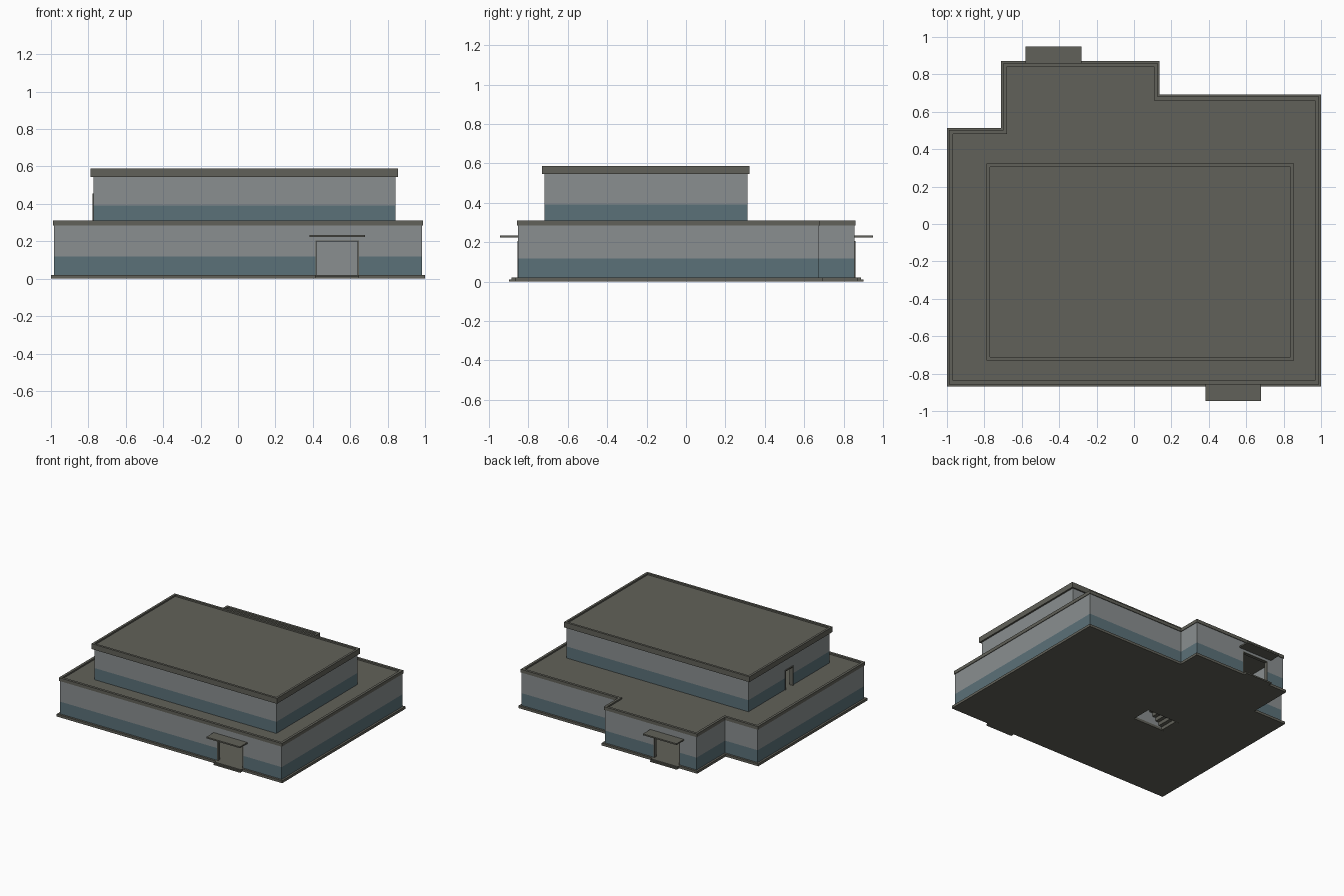
import bpy, bmesh
from mathutils import Vector

if "Cube" in bpy.data.objects:
    bpy.data.objects.remove(bpy.data.objects["Cube"])


def material(name, rgb):
    m = bpy.data.materials.new(name)
    m.diffuse_color = (*rgb, 1)
    m.use_nodes = True
    m.node_tree.nodes["Principled BSDF"].inputs["Base Color"].default_value = m.diffuse_color
    return m


WALL = material("pale grey wall", (0.255, 0.275, 0.28))
TEAL = material("teal band", (0.105, 0.165, 0.19))
TRIM = material("dark olive trim", (0.12, 0.12, 0.10))


def finish(name, bm, mats):
    bmesh.ops.recalc_face_normals(bm, faces=bm.faces)
    me = bpy.data.meshes.new(name)
    bm.to_mesh(me)
    bm.free()
    for m in mats:
        me.materials.append(m)
    ob = bpy.data.objects.new(name, me)
    bpy.context.collection.objects.link(ob)
    return ob


def box(name, x0, x1, y0, y1, z0, z1, mat=TRIM):
    return prism(name, rect(x0, x1, y0, y1), z0, z1, mat)


def rect(x0, x1, y0, y1):
    return [(x0, y0), (x1, y0), (x1, y1), (x0, y1)]


def prism(name, poly, z0, z1, mat=TRIM):
    bm = bmesh.new()
    lo = [bm.verts.new((x, y, z0)) for x, y in poly]
    hi = [bm.verts.new((x, y, z1)) for x, y in poly]
    bm.faces.new(lo[::-1])
    bm.faces.new(hi)
    n = len(poly)
    for i in range(n):
        j = (i + 1) % n
        bm.faces.new((lo[i], lo[j], hi[j], hi[i]))
    return finish(name, bm, [mat])


def inset(poly, d):
    """Move every edge of a right-angled outline inwards by d."""
    out = []
    for i, p in enumerate(poly):
        a = (Vector(p) - Vector(poly[i - 1])).normalized()
        b = (Vector(poly[(i + 1) % len(poly)]) - Vector(p)).normalized()
        out.append((p[0] - d * (a.y + b.y), p[1] + d * (a.x + b.x)))
    return out


def ring(name, poly, thick, levels, mats):
    """Hollow wall; the first outer level may use a second material."""
    bm = bmesh.new()
    inner = inset(poly, thick)
    n = len(poly)
    o = [[bm.verts.new((x, y, z)) for x, y in poly] for z in levels]
    q = [[bm.verts.new((x, y, z)) for x, y in inner] for z in levels]
    for i in range(n):
        j = (i + 1) % n
        for k in range(len(levels) - 1):
            f = bm.faces.new((o[k][i], o[k][j], o[k + 1][j], o[k + 1][i]))
            f.material_index = 1 if len(mats) > 1 and k == 0 else 0
            bm.faces.new((q[k][j], q[k][i], q[k + 1][i], q[k + 1][j]))
        bm.faces.new((o[0][j], o[0][i], q[0][i], q[0][j]))
        bm.faces.new((o[-1][i], o[-1][j], q[-1][j], q[-1][i]))
    return finish(name, bm, mats)


def cut(ob, cutter):
    cutter.hide_render = True
    cutter.hide_viewport = True
    cutter.display_type = 'WIRE'
    m = ob.modifiers.new("opening", 'BOOLEAN')
    m.operation = 'DIFFERENCE'
    m.solver = 'EXACT'
    m.object = cutter


# Ground slab and lower storey
base = [(-1, -0.868), (1, -0.868), (1, 0.692), (0.137, 0.692),
        (0.137, 0.872), (-0.71, 0.872), (-0.71, 0.513), (-1, 0.513)]
wall_line = inset(base, 0.016)
roof_line = inset(base, 0.011)
slab = prism("ground_slab", base, 0, 0.02)
lower = ring("lower_walls", wall_line, 0.02, [0.02, 0.118, 0.287], [WALL, TEAL])
roof = prism("lower_roof", inset(base, 0.02), 0.284, 0.299)
ring("lower_parapet", roof_line, 0.02, [0.285, 0.311], [TRIM])

# Upper storey
upper = ring("upper_walls", rect(-0.772, 0.842, -0.717, 0.312), 0.02,
             [0.299, 0.392, 0.548], [WALL, TEAL])
top = rect(-0.788, 0.856, -0.73, 0.323)
prism("upper_roof", inset(top, 0.01), 0.546, 0.576)
ring("upper_parapet", top, 0.018, [0.545, 0.588], [TRIM])

# Stairwell through the slab and the lower roof
well = box("stairwell_cutter", -0.40, -0.11, -0.13, 0.03, -0.1, 0.4)
cut(slab, well)
cut(roof, well)
N = 10
for i in range(N):
    x = -0.40 + 0.29 * i / N
    z = 0.02 + 0.28 * (i + 1) / N
    box(f"stair_step_{i + 1}", x, x + 0.029, -0.129, 0.029, max(0.0, z - 0.05), z - 0.002)
box("stair_side_wall", -0.42, -0.09, -0.15, -0.13, 0.02, 0.284, WALL)
box("inner_partition", -0.96, 0.96, 0.29, 0.31, 0.02, 0.284, WALL)


def entrance(name, xc, side, y_wall):
    """Opening, frame, canopy and steps on the front (-1) or back (+1)."""
    def part(label, x0, x1, out0, out1, z0, z1, mat=TRIM):
        ys = sorted((y_wall + side * out0, y_wall + side * out1))
        return box(f"{name}_{label}", xc + x0, xc + x1, *ys, z0, z1, mat)
    cut(lower, part("door_cutter", -0.112, 0.112, -0.06, 0.05, 0.0, 0.2, WALL))
    for s, a, b in (("left", -0.116, -0.109), ("right", 0.109, 0.116)):
        part(f"frame_{s}", a, b, -0.022, 0.003, 0.02, 0.205)
    part("frame_top", -0.109, 0.109, -0.022, 0.003, 0.198, 0.205)
    part("canopy", -0.149, 0.149, -0.01, 0.093, 0.224, 0.235)
    part("step_upper", -0.118, 0.118, 0.0, 0.033, 0, 0.02)
    part("step_lower", -0.118, 0.118, 0.033, 0.045, 0, 0.011)


entrance("front", 0.53, -1, -0.852)
entrance("back", -0.431, 1, 0.856)

# Roof-access door on the left side of the upper storey
cut(upper, box("upper_door_cutter", -0.83, -0.72, -0.245, -0.155, 0.28, 0.449, WALL))
for s, y in (("a", -0.25), ("b", -0.157)):
    box(f"upper_frame_{s}", -0.779, -0.75, y, y + 0.007, 0.299, 0.455)
box("upper_frame_top", -0.779, -0.75, -0.243, -0.157, 0.447, 0.455)
